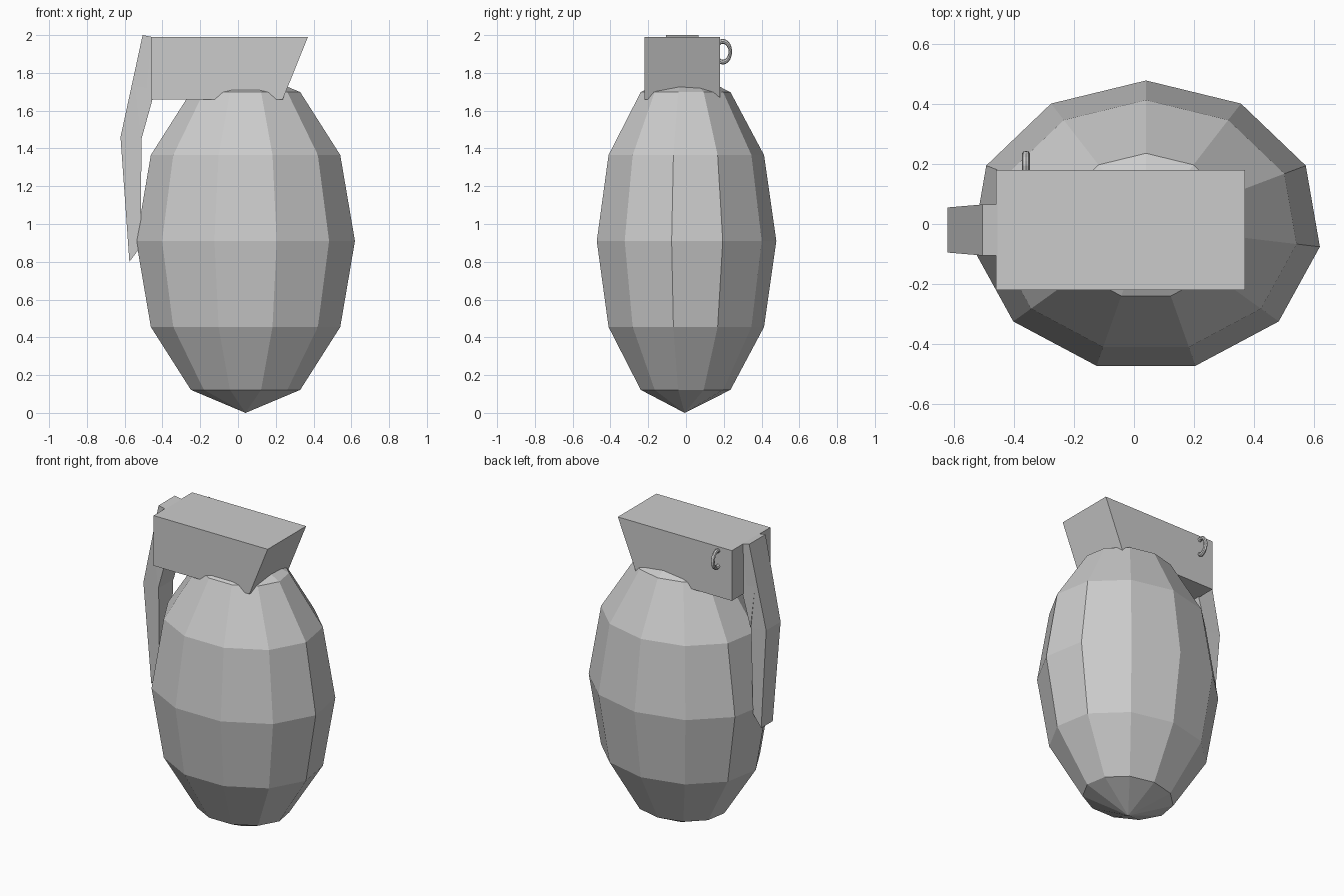
import bpy, bmesh
from math import sin, cos, pi

if "Cube" in bpy.data.objects:
    bpy.data.objects.remove(bpy.data.objects["Cube"])


def loft(name, rings):
    """Skin equal-sized point rings and cap both ends."""
    bm = bmesh.new()
    loops = [[bm.verts.new(p) for p in ring] for ring in rings]
    n = len(loops[0])
    for a, b in zip(loops, loops[1:]):
        for i in range(n):
            j = (i + 1) % n
            bm.faces.new((a[i], a[j], b[j], b[i]))
    bm.faces.new(loops[0])
    bm.faces.new(loops[-1])
    bmesh.ops.remove_doubles(bm, verts=bm.verts, dist=0.0005)
    bmesh.ops.recalc_face_normals(bm, faces=bm.faces)
    mesh = bpy.data.meshes.new(name)
    bm.to_mesh(mesh)
    bm.free()
    obj = bpy.data.objects.new(name, mesh)
    bpy.context.collection.objects.link(obj)
    return obj


# Body: 11-sided, 6-band egg with pointed poles
SIDES, BANDS = 11, 6
bm = bmesh.new()
rings = []
for k in range(1, BANDS):
    t = pi * k / BANDS
    rings.append([bm.verts.new((0.04 + 0.585 * sin(t) * sin(2 * pi * i / SIDES),
                                -0.007 + 0.485 * sin(t) * cos(2 * pi * i / SIDES),
                                0.91 - 0.91 * cos(t))) for i in range(SIDES)])
bottom = bm.verts.new((0.04, -0.007, 0))
top = bm.verts.new((0.04, -0.007, 1.82))
for i in range(SIDES):
    j = (i + 1) % SIDES
    bm.faces.new((bottom, rings[0][i], rings[0][j]))
    bm.faces.new((top, rings[-1][i], rings[-1][j]))
    for a, b in zip(rings, rings[1:]):
        bm.faces.new((a[i], a[j], b[j], b[i]))
bmesh.ops.recalc_face_normals(bm, faces=bm.faces)
mesh = bpy.data.meshes.new("body")
bm.to_mesh(mesh)
bm.free()
bpy.context.collection.objects.link(bpy.data.objects.new("body", mesh))

# Head block with a slanted end
profile = [(-0.46, 1.66), (0.237, 1.66), (0.37, 1.99), (-0.46, 1.99)]
loft("head_block", [[(x, y, z) for x, z in profile] for y in (-0.22, 0.18)])

# Lever: bent tapering bar (outer x, z, inner x, z, half width)
sections = [(-0.505, 2.0, -0.455, 1.99, 0.085),
            (-0.622, 1.46, -0.511, 1.45, 0.075),
            (-0.575, 0.80, -0.515, 0.88, 0.06)]
loft("lever", [[(xo, -0.02 - w, zo), (xo, -0.02 + w, zo),
                (xi, -0.02 + w, zi), (xi, -0.02 - w, zi)]
               for xo, zo, xi, zi, w in sections])

# Gap filler where the lever meets the head
loft("lever_root", [[(x, y, z) for x, z in
                     [(-0.505, 1.99), (-0.55, 1.78), (-0.511, 1.45), (-0.45, 1.67), (-0.45, 1.99)]]
                    for y in (-0.10, 0.06)])

# Pull ring on the back of the head
bpy.ops.mesh.primitive_torus_add(major_segments=20, minor_segments=8,
                                 major_radius=0.055, minor_radius=0.013,
                                 location=(-0.36, 0.195, 1.912), rotation=(0, pi / 2, 0))
ring = bpy.context.object
ring.name = "pull_ring"
ring.scale = (1, 0.72, 1)
